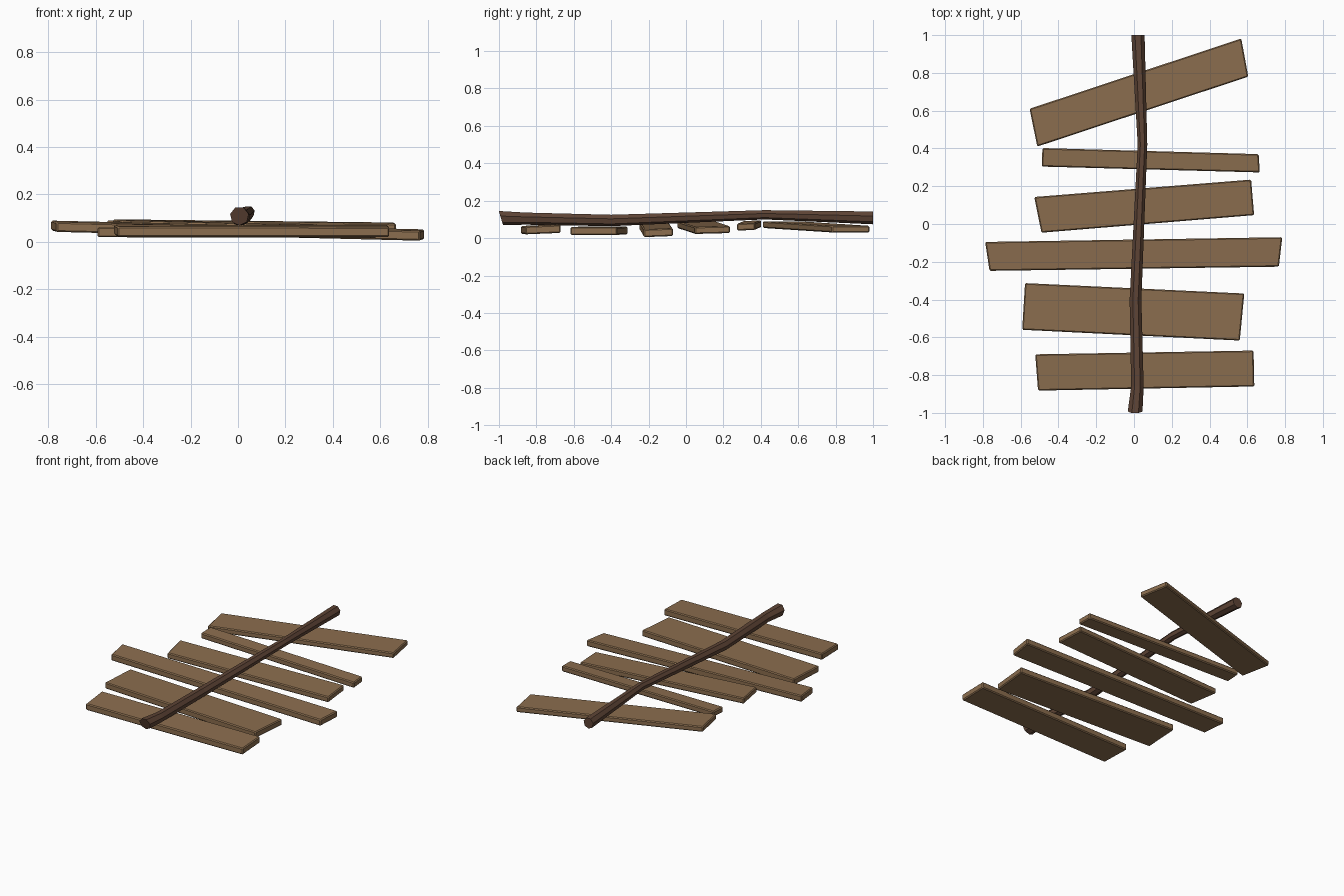
import bpy, bmesh, math
from mathutils import Vector

if "Cube" in bpy.data.objects:
    bpy.data.objects.remove(bpy.data.objects["Cube"])


def material(name, rgb):
    m = bpy.data.materials.new(name)
    m.diffuse_color = (*rgb, 1)
    m.use_nodes = True
    m.node_tree.nodes["Principled BSDF"].inputs["Base Color"].default_value = m.diffuse_color
    return m


plank_wood = material("light brown wood", (0.26, 0.155, 0.077))
pole_wood = material("dark brown wood", (0.112, 0.058, 0.036))


def finish(bm, name, mat):
    bmesh.ops.recalc_face_normals(bm, faces=bm.faces[:])
    me = bpy.data.meshes.new(name)
    bm.to_mesh(me)
    bm.free()
    me.materials.append(mat)
    ob = bpy.data.objects.new(name, me)
    bpy.context.collection.objects.link(ob)
    return ob


def plank(name, outline, z_left, z_right, thick, roll=0.0):
    """Outline: back-left, back-right, front-right, front-left; roll lifts the back edge."""
    bm = bmesh.new()
    rings = []
    for dz in (0, thick):
        ring = []
        for i, (x, y) in enumerate(outline):
            z = (z_left if i in (0, 3) else z_right) + dz
            z += roll if i < 2 else 0
            ring.append(bm.verts.new((x, y, z)))
        rings.append(ring)
    bm.faces.new(rings[0])
    bm.faces.new(rings[1])
    for i in range(4):
        j = (i + 1) % 4
        bm.faces.new((rings[0][i], rings[0][j], rings[1][j], rings[1][i]))
    bmesh.ops.bevel(bm, geom=bm.edges[:], offset=0.006, segments=1,
                    affect='EDGES', profile=0.5)
    finish(bm, name, plank_wood)


# Cross planks, front to back
plank("plank_1", [(-.523, -.69), (.633, -.67), (.637, -.86), (-.508, -.882)], .022, .02, .043, .008)
plank("plank_2", [(-.577, -.313), (.584, -.368), (.56, -.617), (-.592, -.56)], .02, .017, .042, 0)
plank("plank_3", [(-.788, -.095), (.785, -.07), (.767, -.226), (-.765, -.248)], .042, .005, .042, .006)
plank("plank_4", [(-.528, .143), (.62, .235), (.636, .047), (-.49, -.046)], .052, .022, .038, .005)
plank("plank_5", [(-.485, .402), (.66, .37), (.666, .273), (-.488, .304)], .053, .04, .038, .004)
plank("plank_6", [(-.553, .61), (.568, .982), (.605, .78), (-.512, .41)], .054, .03, .036, 0)

# Crooked pole on top: (x, y, z, radius, end slant)
sides = 7
path = [(.006, -.99, .109, .040, -.3), (.018, -.86, .106, .034, 0),
        (.008, -.40, .096, .032, 0), (.045, .42, .126, .026, 0),
        (.021, 1.0, .110, .036, 0)]
bm = bmesh.new()
rings = []
for x, y, z, r, slant in path:
    ring = []
    for i in range(sides):
        a = math.tau * (i + 0.25) / sides
        dz = r * math.sin(a)
        ring.append(bm.verts.new((x + r * math.cos(a), y + slant * dz, z + dz)))
    rings.append(ring)
for a, b in zip(rings, rings[1:]):
    for i in range(sides):
        j = (i + 1) % sides
        bm.faces.new((a[i], a[j], b[j], b[i]))
bm.faces.new(rings[0])
bm.faces.new(rings[-1])
finish(bm, "centre_pole", pole_wood)
